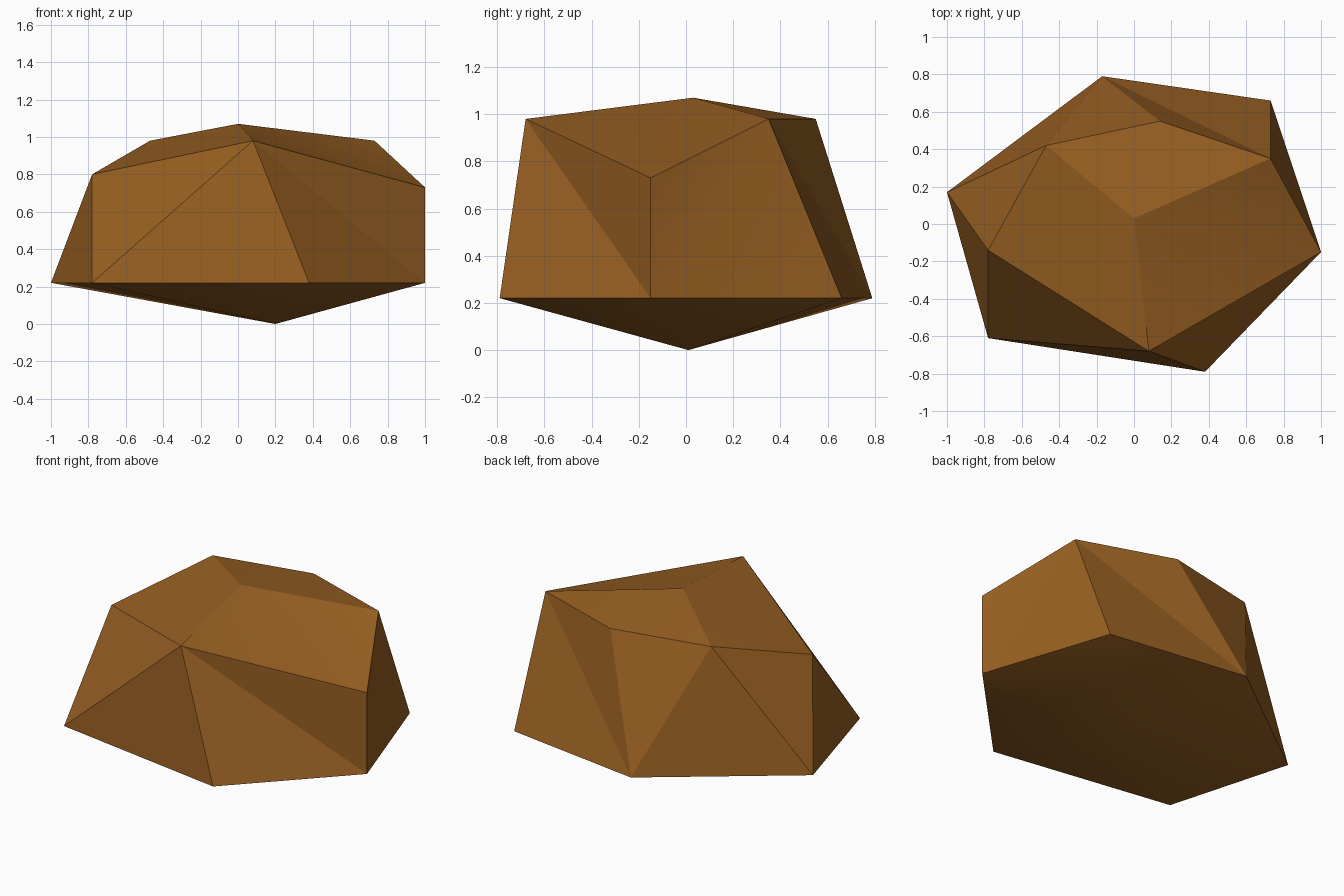
import bpy, bmesh, math

if "Cube" in bpy.data.objects:
    bpy.data.objects.remove(bpy.data.objects["Cube"])

# Faceted rock: a six-sided belt and a six-sided shoulder, closed by a peak and a foot
BELT_Z, SHOULDER_Z = 0.22, 0.98
belt = [(-1, 0.17), (-0.78, -0.61), (0.38, -0.79), (1, -0.15), (0.73, 0.66), (-0.17, 0.79)]
shoulder = [(-0.47, 0.42, SHOULDER_Z), (-0.78, -0.14, 0.80), (0.08, -0.68, SHOULDER_Z),
            (1, -0.15, 0.73), (0.73, 0.35, SHOULDER_Z), (0.14, 0.55, SHOULDER_Z)]
# Diagonal of each side facet: True runs from the left belt corner up to the right
rising = [True, True, False, True, False, True]

bm = bmesh.new()
low = [bm.verts.new((x, y, BELT_Z)) for x, y in belt]
top = [bm.verts.new(p) for p in shoulder]
peak = bm.verts.new((0, 0.03, 1.07))
foot = bm.verts.new((0.20, 0.01, 0))

for i, up in enumerate(rising):
    j = (i + 1) % 6
    a, b, c, d = low[i], low[j], top[j], top[i]
    for tri in ((a, b, c), (a, c, d)) if up else ((a, b, d), (b, c, d)):
        bm.faces.new(tri)
    bm.faces.new((d, c, peak))
    bm.faces.new((b, a, foot))
bmesh.ops.recalc_face_normals(bm, faces=bm.faces[:])

# Crisp facets; the underside and nearly coplanar faces blend
for f in bm.faces:
    f.smooth = True
for e in bm.edges:
    e.smooth = foot in e.verts or e.calc_face_angle() < math.radians(15)

mesh = bpy.data.meshes.new("rock")
bm.to_mesh(mesh)
bm.free()
rock = bpy.data.objects.new("rock", mesh)
bpy.context.collection.objects.link(rock)

# Brown stone
mat = bpy.data.materials.new("brown_stone")
mat.diffuse_color = (0.31, 0.115, 0.016, 1)
mat.use_nodes = True
mat.node_tree.nodes["Principled BSDF"].inputs["Base Color"].default_value = mat.diffuse_color
mesh.materials.append(mat)
